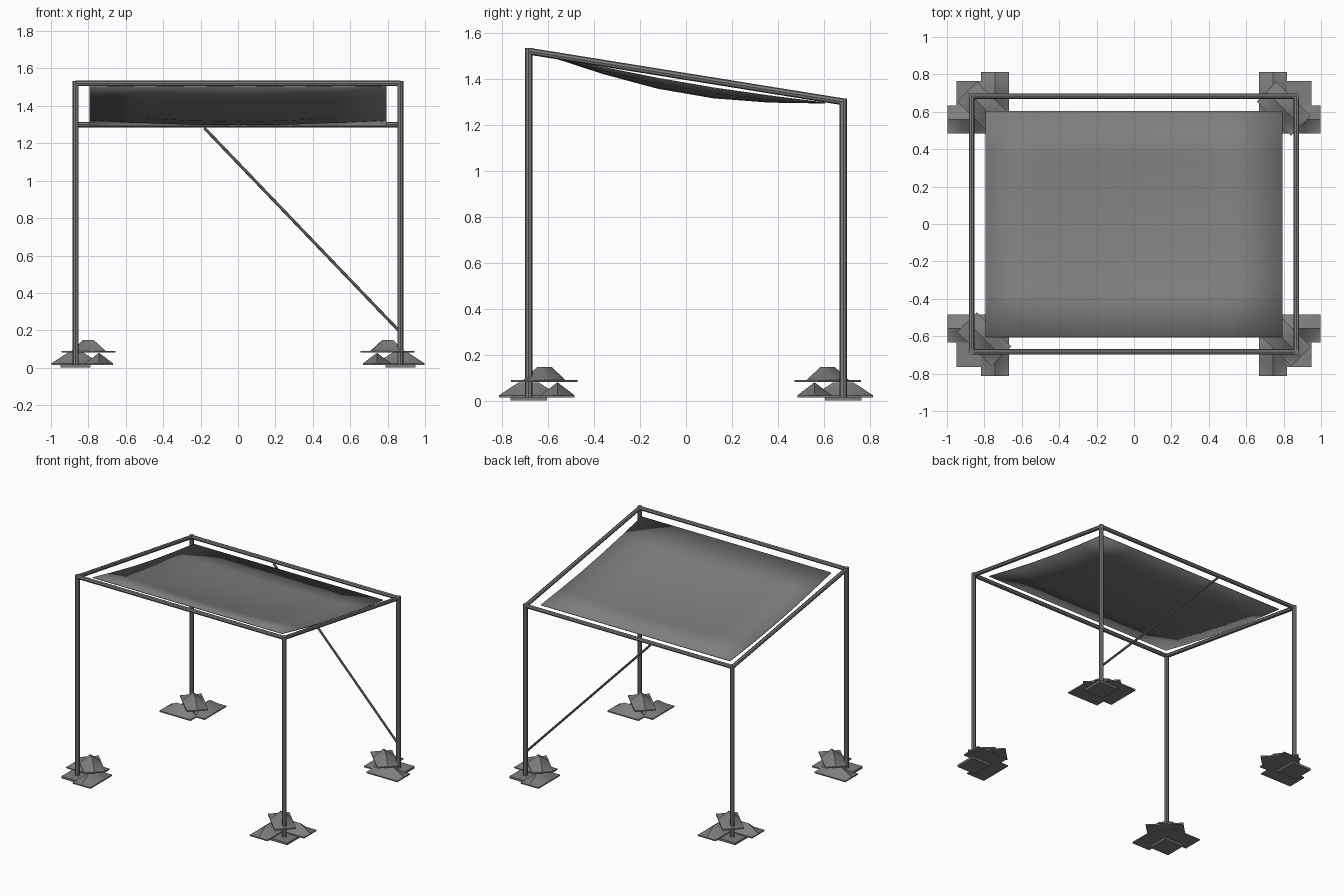
import bpy, bmesh, math
from mathutils import Vector

if "Cube" in bpy.data.objects:
    bpy.data.objects.remove(bpy.data.objects["Cube"])

PX, PY = 0.868, 0.684          # post positions
ZF, ZB = 1.52, 1.30            # rail heights, front and back

DARK = bpy.data.materials.new("dark_grey")
DARK.diffuse_color = (0.21, 0.21, 0.21, 1)
DARK.use_nodes = True
DARK.node_tree.nodes["Principled BSDF"].inputs["Base Color"].default_value = DARK.diffuse_color


def tube(name, a, b, r, sides=8):
    a, b = Vector(a), Vector(b)
    d = b - a
    bpy.ops.mesh.primitive_cylinder_add(vertices=sides, radius=r, depth=d.length,
                                        location=(a + b) / 2)
    ob = bpy.context.object
    ob.name = name
    ob.rotation_euler = d.to_track_quat('Z', 'Y').to_euler()
    return ob


def sheet(name, nx, ny, point, depth, smooth):
    """Grid of nx by ny cells placed by point(u, v), closed below by a
    rim of the given depth and, for a pillow, a flat underside."""
    bm = bmesh.new()
    grid = [[bm.verts.new(point(i / nx, j / ny)) for i in range(nx + 1)]
            for j in range(ny + 1)]
    for j in range(ny):
        for i in range(nx):
            q = (grid[j][i], grid[j][i + 1], grid[j + 1][i + 1], grid[j + 1][i])
            # split so that the outer corner of the sheet stays flat
            k = 1 if (i < nx / 2) == (j < ny / 2) else 0
            bm.faces.new((q[k], q[k + 1], q[k + 2]))
            bm.faces.new((q[k + 2], q[(k + 3) % 4], q[k]))
    if depth:
        rim = [e for e in bm.edges if e.is_boundary]
        new = bmesh.ops.extrude_edge_only(bm, edges=rim)["geom"]
        low = [g for g in new if isinstance(g, bmesh.types.BMVert)]
        bmesh.ops.translate(bm, verts=low, vec=(0, 0, -depth))
        bmesh.ops.holes_fill(bm, edges=[e for e in bm.edges if e.is_boundary], sides=0)
        bmesh.ops.recalc_face_normals(bm, faces=bm.faces)
    me = bpy.data.meshes.new(name)
    bm.to_mesh(me)
    bm.free()
    ob = bpy.data.objects.new(name, me)
    bpy.context.collection.objects.link(ob)
    bpy.ops.object.select_all(action='DESELECT')
    ob.select_set(True)
    bpy.context.view_layer.objects.active = ob
    bpy.ops.object.shade_smooth_by_angle(angle=math.radians(smooth))
    return ob


def bag(name, x, y, z, angle):
    # pillow with two raised inner points
    def point(u, v):
        lift = 0.066 * math.sin(math.pi * u) * math.sin(math.pi * v)
        return ((u - 0.5) * 0.26, (v - 0.5) * 0.15, lift + 0.004)
    ob = sheet(name, 3, 2, point, 0.009, 50)
    ob.location = (x, y, z)
    ob.rotation_euler.z = math.radians(angle)


# posts, base plates and weight bags at the four corners
for sx, side in ((-1, "left"), (1, "right")):
    for sy, end, z in ((-1, "front", ZF), (1, "back", ZB)):
        tag = f"{end}_{side}"
        x, y = sx * PX, sy * PY
        tube("post_" + tag, (x, y, 0.008), (x, y, z + 0.014), 0.016)
        bpy.ops.mesh.primitive_cube_add(size=1, location=(x, y, 0.008))
        plate = bpy.context.object
        plate.name = "base_plate_" + tag
        plate.scale = (0.16, 0.16, 0.016)
        bag("inner_bag_" + tag, x, y - sy * 0.125, 0.019, 0)
        bag("side_bag_" + tag, x - sx * 0.125, y, 0.019, 90)
        bag("top_bag_" + tag, x - sx * 0.068, y - sy * 0.068, 0.086, -45)
    # sloping side rail
    tube("side_rail_" + side, (sx * PX, -PY, ZF), (sx * PX, PY, ZB), 0.015)

# front and back rails
tube("front_rail", (-PX, -PY, ZF), (PX, -PY, ZF), 0.015)
tube("back_rail", (-PX, PY, ZB), (PX, PY, ZB), 0.015)

# diagonal brace in the back plane
tube("back_brace", (PX, PY, 0.19), (-0.18, PY, 1.282), 0.008)


# sagging canopy cloth, its side edges sagging less than its middle
def canopy_point(u, v):
    sag = 0.064 * math.sin(math.pi * v) * (0.3 + 0.7 * math.sin(math.pi * u))
    return ((u - 0.5) * 1.59, (v - 0.5) * 1.21, 1.503 - 0.208 * v - sag)


canopy = sheet("canopy", 6, 5, canopy_point, 0, 60)
mod = canopy.modifiers.new("thickness", 'SOLIDIFY')
mod.thickness = 0.005
mod.offset = 0

for ob in bpy.data.objects:
    ob.data.materials.append(DARK)
